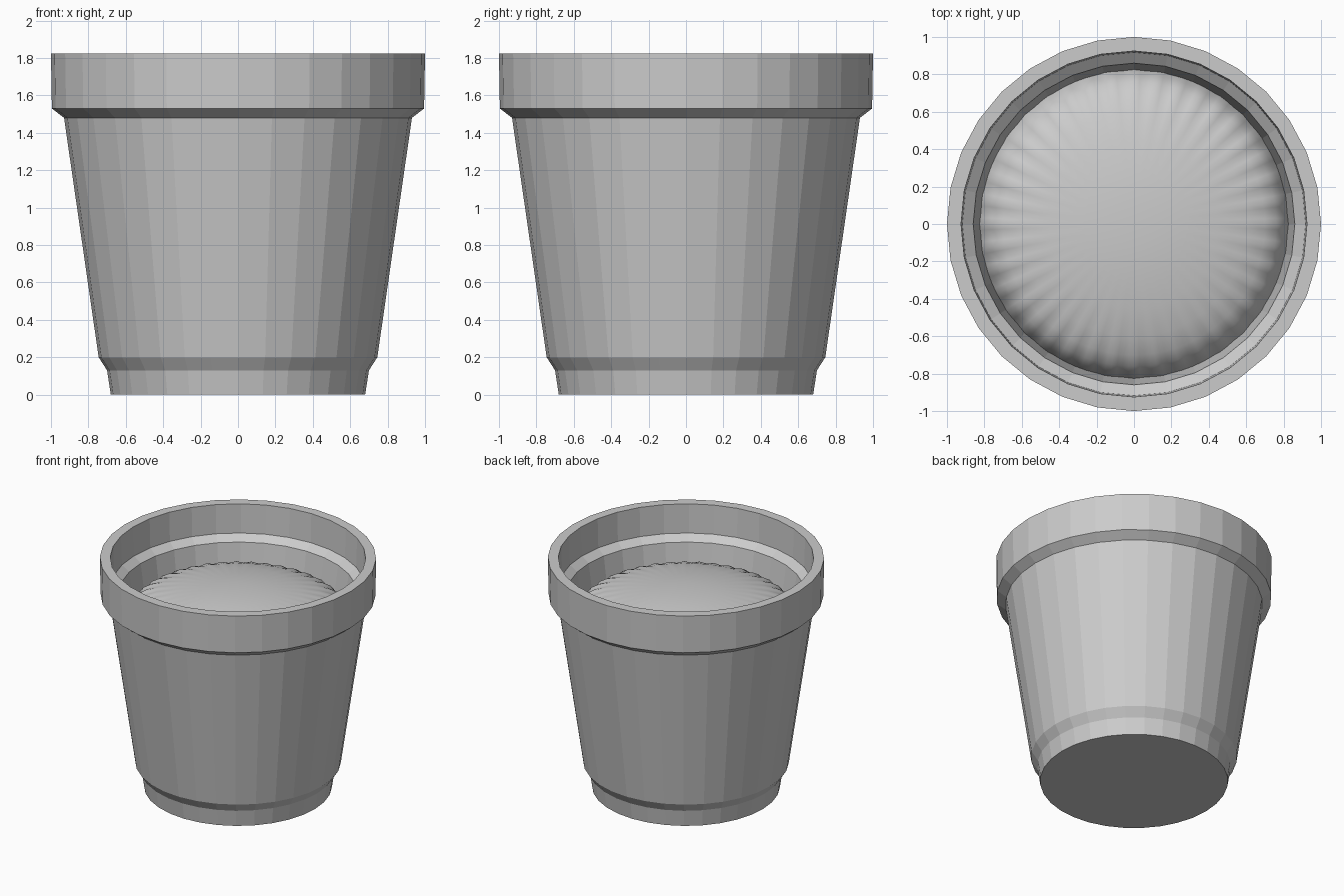
import bpy, bmesh
from math import cos, sin, pi

if "Cube" in bpy.data.objects:
    bpy.data.objects.remove(bpy.data.objects["Cube"])


def revolve(name, profile, sides, lift=None, close_start=True, smooth=False):
    """Spin (radius, height) points around z; lift(ring, angle) may ruffle heights."""
    bm = bmesh.new()
    rings = []
    for k, (r, z) in enumerate(profile):
        ring = []
        for i in range(sides):
            a = 2 * pi * i / sides
            dz = lift(k, a) if lift else 0
            ring.append(bm.verts.new((r * cos(a), r * sin(a), z + dz)))
        rings.append(ring)
    for lo, hi in zip(rings, rings[1:]):
        for i in range(sides):
            j = (i + 1) % sides
            bm.faces.new((lo[i], lo[j], hi[j], hi[i]))
    if close_start:
        bm.faces.new(rings[0][::-1])
    bm.faces.new(rings[-1])
    for f in bm.faces:
        f.smooth = smooth
    mesh = bpy.data.meshes.new(name)
    bm.to_mesh(mesh)
    bm.free()
    obj = bpy.data.objects.new(name, mesh)
    bpy.context.collection.objects.link(obj)
    return obj


# Pot: foot, tapered body, collar, inner ledge, inner wall and floor
revolve("pot", [
    (0.68, 0.0), (0.70, 0.13), (0.745, 0.20), (0.93, 1.48),
    (0.995, 1.53), (1.0, 1.825),
    (0.925, 1.825), (0.918, 1.595), (0.86, 1.55), (0.66, 0.15),
], 32)

# Soil: smooth dome whose rim is gathered into fine radial ruffles
ruffle = {0: 0.012, 1: 0.012, 2: 0.010, 3: 0.006, 4: 0.002}
revolve("soil", [
    (0.828, 1.29), (0.80, 1.37), (0.76, 1.425), (0.70, 1.465),
    (0.60, 1.503), (0.45, 1.538), (0.25, 1.565), (0.12, 1.573), (0.03, 1.575),
], 160, lift=lambda k, a: ruffle.get(k, 0) * cos(40 * a),
    close_start=False, smooth=True)
